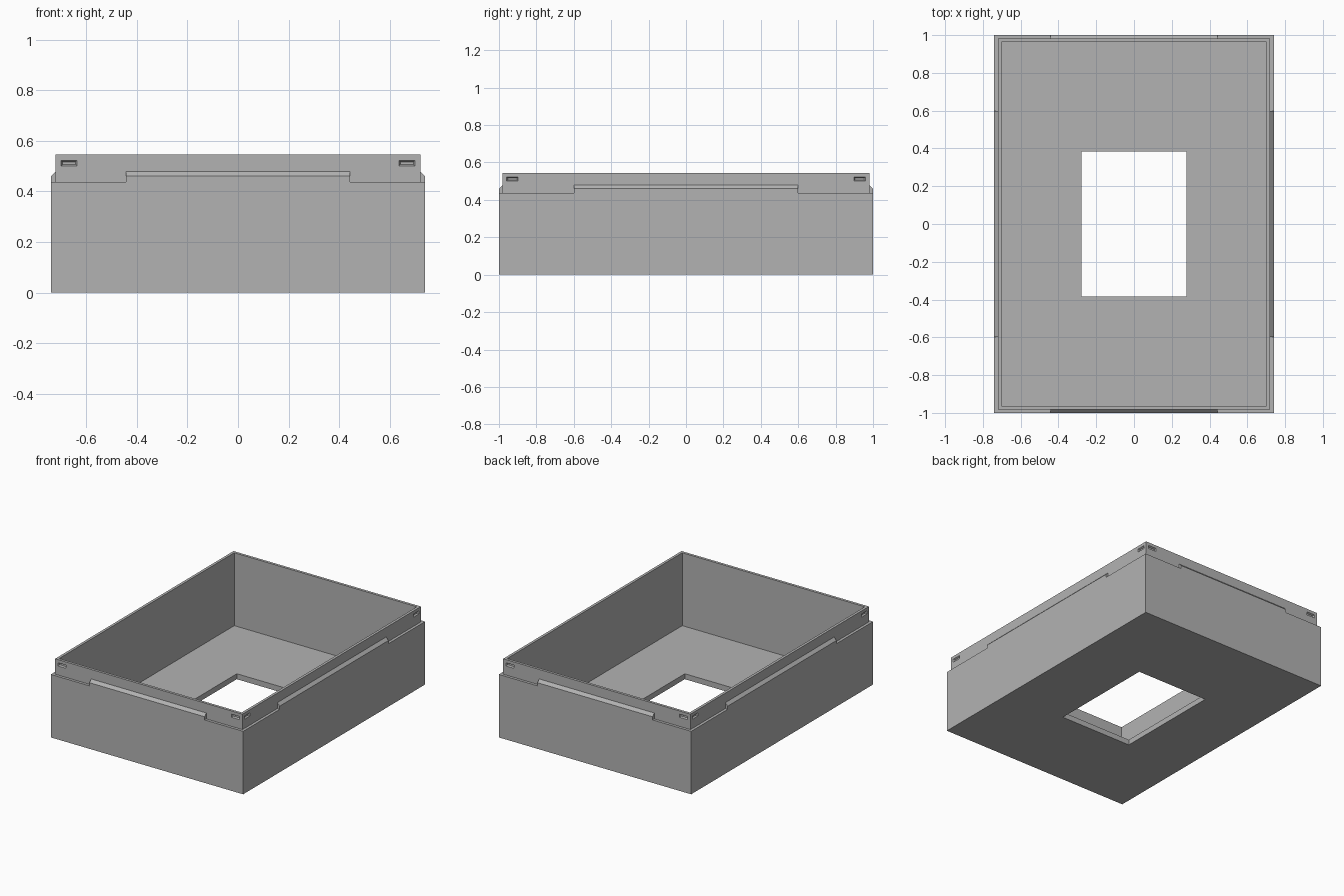
import bpy
import bmesh
from mathutils import Matrix, Vector

cube = bpy.data.objects.get("Cube")
if cube:
    bpy.data.objects.remove(cube, do_unlink=True)

HALF_X, HALF_Y = 0.74, 1.0
WALL, LIP = 0.0375, 0.019           # full wall, and how far the rim steps in
FLOOR, SHELF, TOP = 0.038, 0.438, 0.545
HOLE_X, HOLE_Y = 0.278, 0.384

grey = bpy.data.materials.new("grey plastic")
grey.use_nodes = True
colour = (0.45, 0.45, 0.45, 1)
grey.diffuse_color = colour
grey.node_tree.nodes["Principled BSDF"].inputs["Base Color"].default_value = colour


def make_object(name, bm):
    bmesh.ops.recalc_face_normals(bm, faces=bm.faces)
    mesh = bpy.data.meshes.new(name)
    bm.to_mesh(mesh)
    bm.free()
    mesh.materials.append(grey)
    obj = bpy.data.objects.new(name, mesh)
    bpy.context.collection.objects.link(obj)
    return obj


def skin(bm, rings, closed=False):
    """Join rings of points with quads; close them in a loop or cap the ends."""
    loops = [[bm.verts.new(p) for p in ring] for ring in rings]
    pairs = list(zip(loops, loops[1:]))
    if closed:
        pairs.append((loops[-1], loops[0]))
    else:
        bm.faces.new(loops[0])
        bm.faces.new(loops[-1])
    for a, b in pairs:
        n = len(a)
        for i in range(n):
            j = (i + 1) % n
            bm.faces.new((a[i], a[j], b[j], b[i]))


def rectangle(x, y, z):
    return [(-x, -y, z), (x, -y, z), (x, y, z), (-x, y, z)]


def inset(amount, z):
    return rectangle(HALF_X - amount, HALF_Y - amount, z)


def combine(target, other, operation):
    mod = target.modifiers.new(operation, 'BOOLEAN')
    mod.operation, mod.solver, mod.object = operation, 'EXACT', other
    bpy.context.view_layer.objects.active = target
    bpy.ops.object.modifier_apply(modifier=mod.name)
    bpy.data.objects.remove(other, do_unlink=True)


# Open tray: floor with an opening, outer wall, stepped rim and cavity
bm = bmesh.new()
skin(bm, [
    rectangle(HOLE_X, HOLE_Y, 0), inset(0, 0), inset(0, SHELF),
    inset(LIP, SHELF), inset(LIP, TOP), inset(WALL, TOP),
    inset(WALL, FLOOR), rectangle(HOLE_X, HOLE_Y, FLOOR)], closed=True)
tray = make_object("open_tray", bm)

# Each side: outward distance, half width of its tab, half length of its rim
sides = []
for turn in range(4):
    spin = Matrix.Rotation(turn * 1.5707963268, 4, 'Z')
    if turn % 2 == 0:
        sides.append((spin, HALF_Y, 0.443, HALF_X - LIP))
    else:
        sides.append((spin, HALF_X, 0.598, HALF_Y - LIP))

# Chamfered locating tabs on the shelf, overlapping the wall slightly
bm = bmesh.new()
for spin, out, half, rim in sides:
    face = LIP - out
    profile = [(-out, SHELF - 0.01), (-out, 0.46), (face, 0.46 + LIP),
               (face + 0.005, 0.46 + LIP), (face + 0.005, SHELF - 0.01)]
    skin(bm, [[spin @ Vector((x, y, z)) for y, z in profile] for x in (-half, half)])
combine(tray, make_object("locating_tabs", bm), 'UNION')

# Tapered snap notches near both ends of each rim side
bm = bmesh.new()
for spin, out, half, rim in sides:
    face = LIP - out
    for sign in (-1, 1):
        rings = []
        for depth, shrink in ((-0.01, -0.006), (0.01, 0.006)):
            w, h = 0.031 - shrink, 0.011 - shrink
            cx = sign * (rim - 0.053)
            rings.append([spin @ Vector((cx + sx * w, face + depth, 0.512 + sz * h))
                          for sx, sz in ((-1, -1), (1, -1), (1, 1), (-1, 1))])
        skin(bm, rings)
combine(tray, make_object("notch_cutter", bm), 'DIFFERENCE')
